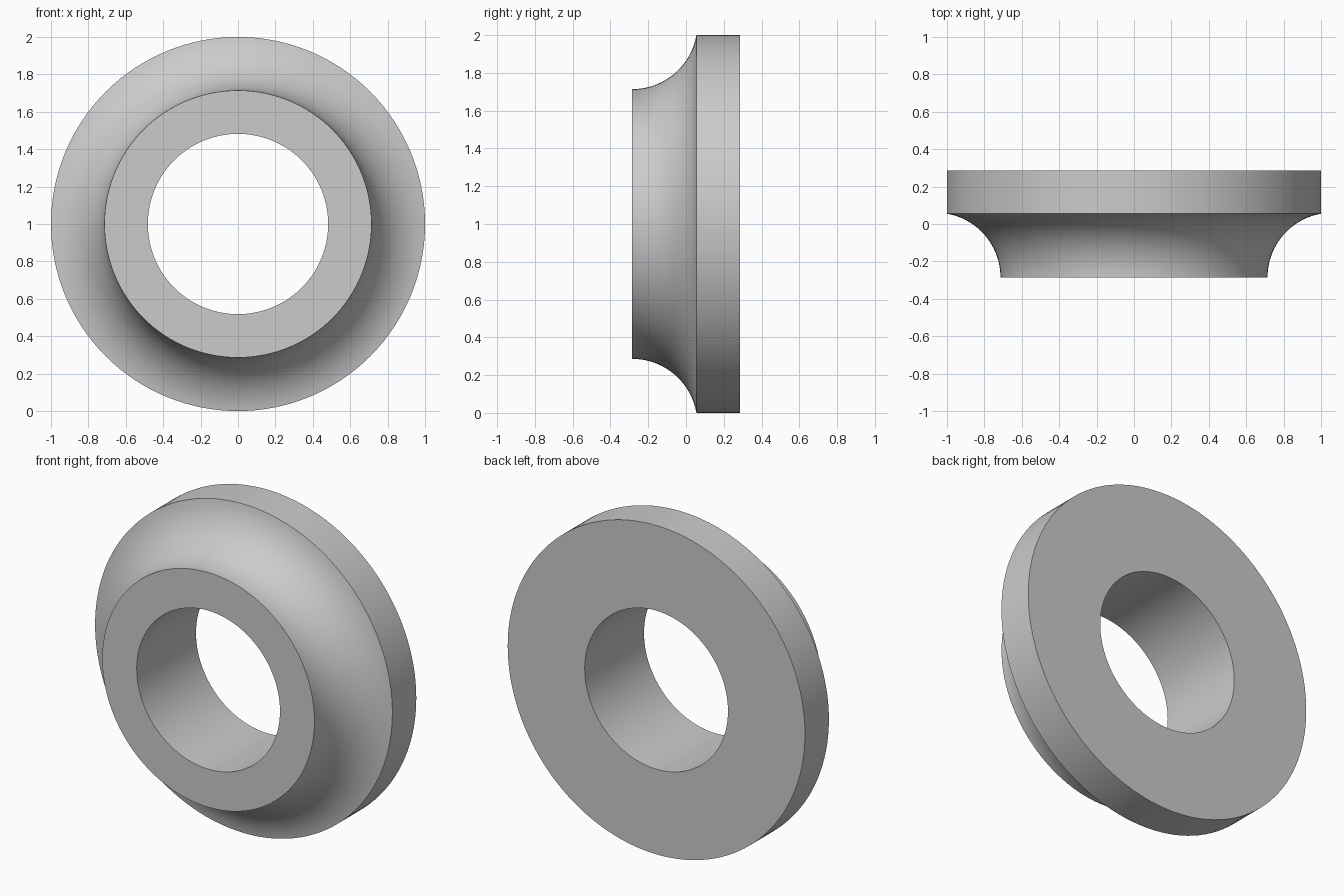
import bpy
import bmesh
from math import atan2, cos, sin, pi, radians
from mathutils import Matrix, Vector

cube = bpy.data.objects.get("Cube")
if cube:
    bpy.data.objects.remove(cube, do_unlink=True)

SEGMENTS = 128
BORE, HUB, RIM = 0.482, 0.714, 1.0
FRONT, SHOULDER, BACK = -0.285, 0.055, 0.285

# Plain grey material
grey = bpy.data.materials.new("light_grey")
grey.use_nodes = True
colour = (0.6, 0.6, 0.6, 1.0)
grey.diffuse_color = colour
grey.node_tree.nodes["Principled BSDF"].inputs["Base Color"].default_value = colour

# Concave cove: leaves the hub parallel to the axis and ends at the rim
rise, run = SHOULDER - FRONT, RIM - HUB
cove_radius = (rise ** 2 + run ** 2) / (2 * run)
centre = HUB + cove_radius
sweep = pi - atan2(rise, RIM - centre)
STEPS = 24
cove = [(centre - cove_radius * cos(sweep * i / STEPS),
         FRONT + cove_radius * sin(sweep * i / STEPS)) for i in range(STEPS + 1)]

# Closed section as (radius, depth), revolved about the y axis
section = [(BORE, FRONT)] + cove + [(RIM, BACK), (BORE, BACK)]
bm = bmesh.new()
verts = [bm.verts.new((r, y, 0)) for r, y in section]
edges = [bm.edges.new((a, b)) for a, b in zip(verts, verts[1:] + verts[:1])]
bmesh.ops.spin(bm, geom=verts + edges, cent=(0, 0, 0), axis=(0, 1, 0),
               angle=2 * pi, steps=SEGMENTS, use_duplicate=False)
bmesh.ops.remove_doubles(bm, verts=bm.verts, dist=0.0001)
bmesh.ops.recalc_face_normals(bm, faces=bm.faces)
bmesh.ops.transform(bm, matrix=Matrix.Translation(Vector((0, 0, RIM))), verts=bm.verts)

mesh = bpy.data.meshes.new("flanged_ring")
bm.to_mesh(mesh)
bm.free()
mesh.materials.append(grey)
ring = bpy.data.objects.new("flanged_ring", mesh)
bpy.context.collection.objects.link(ring)

# Smooth round surfaces with crisp rims
bpy.ops.object.select_all(action="DESELECT")
ring.select_set(True)
bpy.context.view_layer.objects.active = ring
bpy.ops.object.shade_smooth_by_angle(angle=radians(30))
